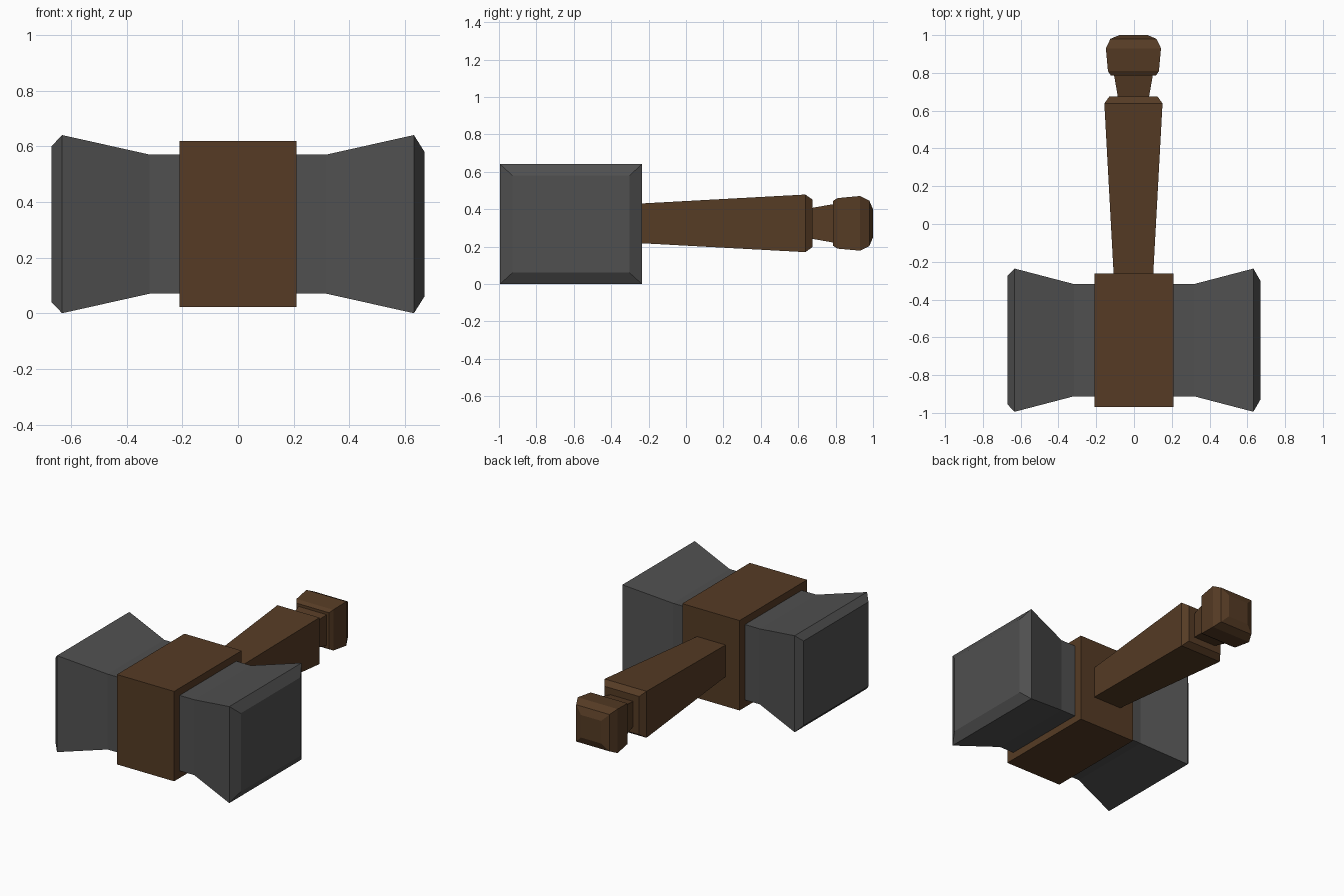
import bpy
import bmesh
from mathutils import Vector

cube = bpy.data.objects.get("Cube")
if cube:
    bpy.data.objects.remove(cube, do_unlink=True)


def material(name, color):
    mat = bpy.data.materials.new(name)
    mat.use_nodes = True
    mat.diffuse_color = color
    mat.node_tree.nodes["Principled BSDF"].inputs["Base Color"].default_value = color
    return mat


iron = material("dark iron", (0.08, 0.08, 0.08, 1))
wood = material("brown wood", (0.092, 0.044, 0.018, 1))


def loft(name, axis, centre, sections, mat):
    """Skin rectangular sections (position, half width, half height) along x or y."""
    bm = bmesh.new()
    rings = []
    for pos, w, h in sections:
        ring = []
        for sw, sh in ((-1, -1), (1, -1), (1, 1), (-1, 1)):
            p = Vector(centre) + Vector((0, 0, sh * h))
            p[axis] = pos
            p[1 - axis] += sw * w
            ring.append(bm.verts.new(p))
        rings.append(ring)
    for a, b in zip(rings, rings[1:]):
        for i in range(4):
            j = (i + 1) % 4
            bm.faces.new((a[i], a[j], b[j], b[i]))
    bm.faces.new(rings[0])
    bm.faces.new(rings[-1])
    bmesh.ops.recalc_face_normals(bm, faces=bm.faces[:])
    mesh = bpy.data.meshes.new(name)
    bm.to_mesh(mesh)
    bm.free()
    mesh.materials.append(mat)
    obj = bpy.data.objects.new(name, mesh)
    bpy.context.collection.objects.link(obj)
    return obj


HEAD = (0, -0.615, 0.32)
GRIP = (-0.003, 0, 0.324)

# Iron striking heads: neck, flare and chamfered face (left one slightly larger)
for side, sign, cap_w, cap_h in (("left", 1, 0.313, 0.26), ("right", -1, 0.34, 0.28)):
    loft(side + "_hammer_head", 0, HEAD, [
        (sign * 0.19, 0.297, 0.25),
        (sign * 0.318, 0.297, 0.25),
        (sign * 0.632, 0.379, 0.32),
        (sign * 0.67, cap_w, cap_h)], iron)

# Wooden centre block
loft("centre_block", 0, HEAD, [(-0.21, 0.354, 0.298), (0.21, 0.354, 0.298)], wood)

# Tapered handle with chamfered end and narrow neck
loft("handle", 1, GRIP, [
    (-0.28, 0.104, 0.104),
    (0.638, 0.154, 0.154),
    (0.676, 0.127, 0.127),
    (0.676, 0.083, 0.083),
    (0.79, 0.103, 0.103)], wood)

# Chamfered pommel
loft("pommel", 1, GRIP, [
    (0.787, 0.12, 0.12),
    (0.81, 0.135, 0.135),
    (0.93, 0.146, 0.146),
    (0.98, 0.122, 0.122),
    (1.0, 0.075, 0.075)], wood)
